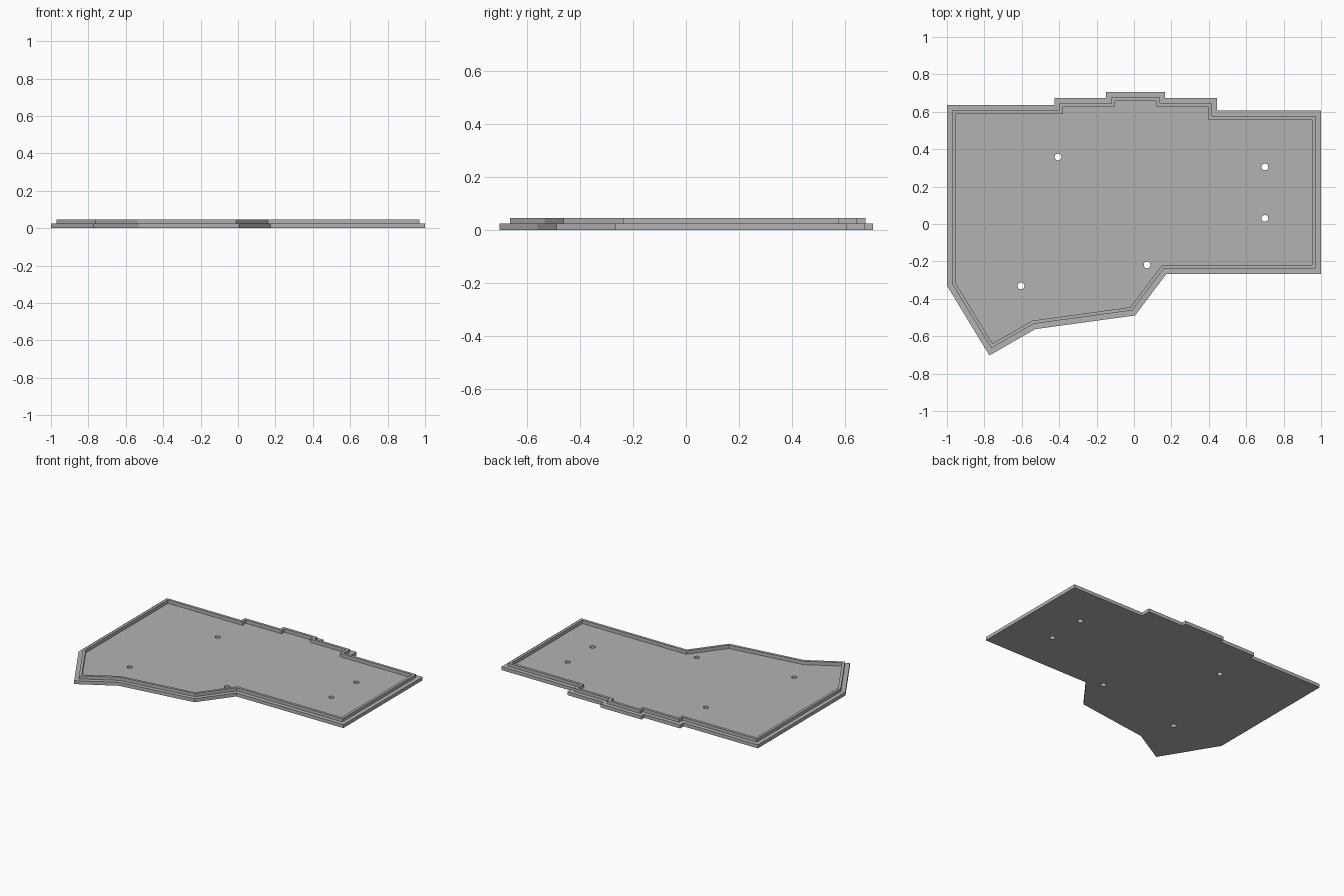
import bpy, bmesh, math
from mathutils import Vector

if "Cube" in bpy.data.objects:
    bpy.data.objects.remove(bpy.data.objects["Cube"])

# Outline of the plate, counter-clockwise
OUTLINE = [(-1, 0.636), (-1, -0.33), (-0.773, -0.703), (-0.528, -0.562), (0.006, -0.489),
           (0.174, -0.266), (1, -0.266), (1, 0.606), (0.443, 0.606), (0.443, 0.674),
           (0.167, 0.674), (0.167, 0.705), (-0.149, 0.705), (-0.149, 0.674),
           (-0.426, 0.674), (-0.426, 0.636)]
HOLES = [(-0.406, 0.358), (0.70, 0.305), (0.70, 0.03), (0.07, -0.219), (-0.604, -0.331)]
HOLE_R, SIDES = 0.018, 24
PLATE_Z, RIM_Z, FLOOR_Z = 0.024, 0.046, 0.022


def inset(points, d):
    """Mitred inward offset of a counter-clockwise outline."""
    pts = [Vector(p) for p in points]
    out = []
    for i, p in enumerate(pts):
        a = (p - pts[i - 1]).normalized()
        b = (pts[(i + 1) % len(pts)] - p).normalized()
        na, nb = Vector((-a.y, a.x)), Vector((-b.y, b.x))
        out.append(p + (na + nb) * (d / (1 + na.dot(nb))))
    return out


def ring(bm, points, z):
    return [bm.verts.new((p[0], p[1], z)) for p in points]


def bridge(bm, lower, upper):
    n = len(lower)
    for i in range(n):
        j = (i + 1) % n
        bm.faces.new((lower[i], lower[j], upper[j], upper[i]))


def cap(bm, loops, up):
    """Fill an outline with holes."""
    edges = []
    for loop in loops:
        for i, v in enumerate(loop):
            w = loop[(i + 1) % len(loop)]
            edges.append(bm.edges.get((v, w)))
    bmesh.ops.triangle_fill(bm, edges=edges, use_beauty=True, normal=(0, 0, up))


bm = bmesh.new()

# Plate edge, outer ledge, raised rim and inner wall as one stepped profile
profile = [(0, 0), (0, PLATE_Z), (0.029, PLATE_Z), (0.029, RIM_Z),
           (0.047, RIM_Z), (0.047, FLOOR_Z)]
rings = [ring(bm, inset(OUTLINE, d), z) for d, z in profile]
for a, b in zip(rings, rings[1:]):
    bridge(bm, a, b)

# Screw holes
low, high = [], []
for x, y in HOLES:
    circle = [(x + HOLE_R * math.cos(2 * math.pi * k / SIDES),
               y + HOLE_R * math.sin(2 * math.pi * k / SIDES)) for k in range(SIDES)]
    low.append(ring(bm, circle, 0))
    high.append(ring(bm, circle, FLOOR_Z))
    bridge(bm, high[-1], low[-1])

# Underside and floor
cap(bm, [rings[0]] + low, -1)
cap(bm, [rings[-1]] + high, 1)
bmesh.ops.recalc_face_normals(bm, faces=bm.faces)

mesh = bpy.data.meshes.new("case_bottom_plate")
bm.to_mesh(mesh)
bm.free()
plate = bpy.data.objects.new("case_bottom_plate", mesh)
bpy.context.collection.objects.link(plate)

grey = bpy.data.materials.new("plain grey")
grey.diffuse_color = (0.45, 0.45, 0.45, 1)
grey.use_nodes = True
grey.node_tree.nodes["Principled BSDF"].inputs["Base Color"].default_value = grey.diffuse_color
mesh.materials.append(grey)
